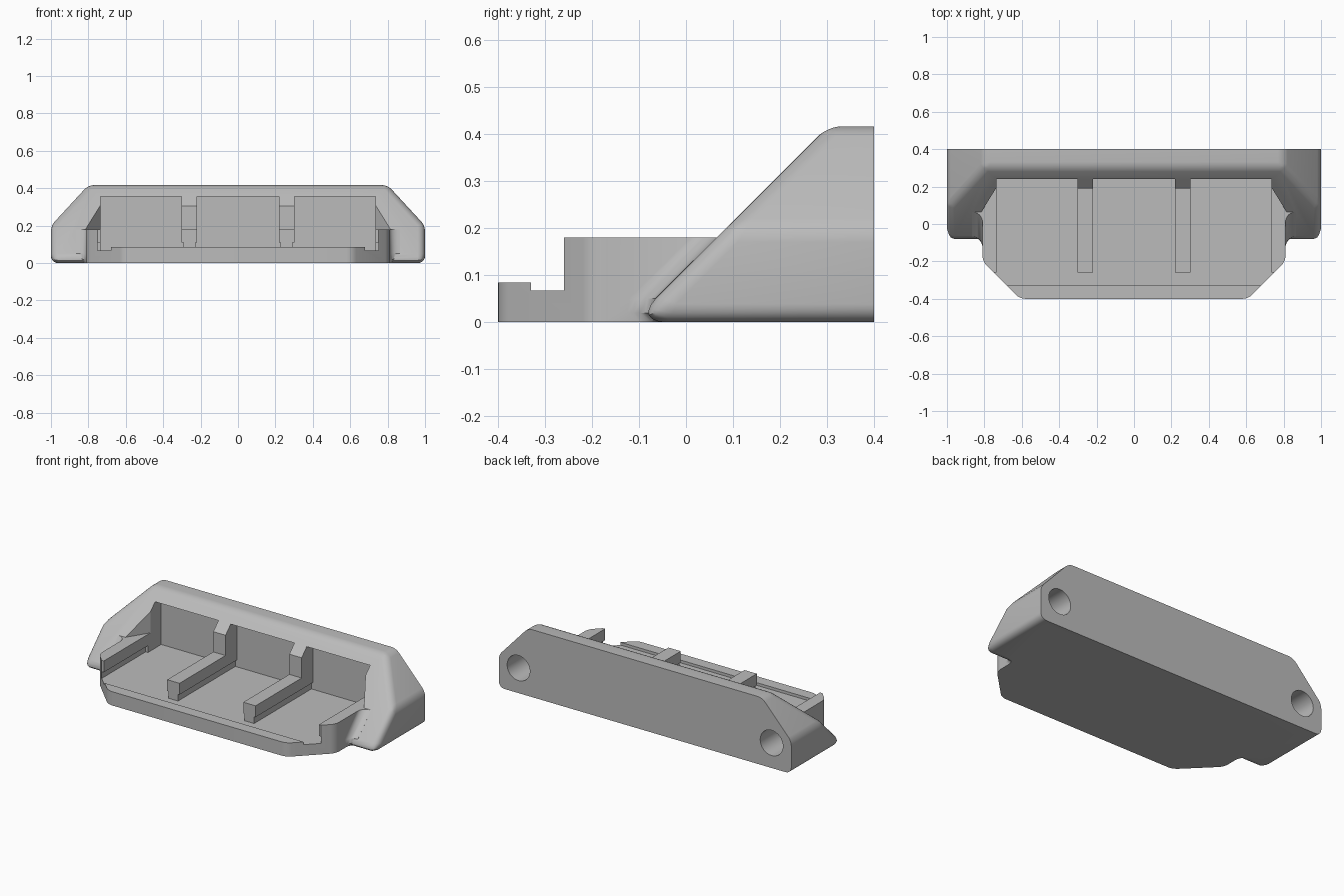
import bpy, bmesh, math
from mathutils import Vector

cube = bpy.data.objects.get("Cube")
if cube:
    bpy.data.objects.remove(cube, do_unlink=True)

grey = bpy.data.materials.new("light_grey_plastic")
grey.use_nodes = True
colour = (0.5, 0.5, 0.5, 1)
grey.diffuse_color = colour
grey.node_tree.nodes["Principled BSDF"].inputs["Base Color"].default_value = colour


def to_object(name, bm):
    bmesh.ops.recalc_face_normals(bm, faces=bm.faces[:])
    mesh = bpy.data.meshes.new(name)
    bm.to_mesh(mesh)
    bm.free()
    mesh.materials.append(grey)
    obj = bpy.data.objects.new(name, mesh)
    bpy.context.scene.collection.objects.link(obj)
    return obj


def loft(bm, rings):
    """Skin closed rings of equal length and cap both ends."""
    rows = [[bm.verts.new(p) for p in ring] for ring in rings]
    for a, b in zip(rows, rows[1:]):
        for i in range(len(a)):
            j = (i + 1) % len(a)
            bm.faces.new((a[i], a[j], b[j], b[i]))
    bm.faces.new(rows[0])
    bm.faces.new(rows[-1])


def prism(name, points, low, high):
    bm = bmesh.new()
    loft(bm, [[(x, y, z) for x, y in points] for z in (low, high)])
    return to_object(name, bm)


def box(name, x, y, z):
    return prism(name, [(x[0], y[0]), (x[1], y[0]), (x[1], y[1]), (x[0], y[1])], *z)


def boolean(target, other, operation):
    """Apply a boolean and remove the helper."""
    other.hide_render = True
    mod = target.modifiers.new("boolean", "BOOLEAN")
    mod.operation, mod.solver, mod.object = operation, "EXACT", other
    deps = bpy.context.evaluated_depsgraph_get()
    deps.update()
    mesh = bpy.data.meshes.new_from_object(target.evaluated_get(deps))
    target.modifiers.clear()
    target.data = mesh
    bpy.data.objects.remove(other, do_unlink=True)


def smooth(obj):
    bpy.ops.object.select_all(action="DESELECT")
    obj.select_set(True)
    bpy.context.view_layer.objects.active = obj
    bpy.ops.object.shade_smooth_by_angle(angle=math.radians(30))


# Sloped housing with rounded edges and a flat back
SLOPE, BACK = 0.115, 0.4
bm = bmesh.new()
for x, z in ((1, 0), (1, 0.2), (0.8, 0.417)):
    for side in (-1, 1):
        bm.verts.new((side * x, z - SLOPE, z))
        bm.verts.new((side * x, BACK, z))
bmesh.ops.convex_hull(bm, input=bm.verts[:])
bmesh.ops.dissolve_limit(bm, angle_limit=0.02, verts=bm.verts[:], edges=bm.edges[:])
edges = [e for e in bm.edges if min(v.co.y for v in e.verts) < BACK - 0.001]
bmesh.ops.bevel(bm, geom=edges, offset=0.055, offset_type="WIDTH", segments=6,
                profile=0.5, affect="EDGES")
housing = to_object("housing", bm)

# Tray with chamfered front corners
outline = [(0.61, -0.4), (0.81, -0.2), (0.81, 0.25)]
outline += [(-x, y) for x, y in reversed(outline)]
bm = bmesh.new()
loft(bm, [[(x, y, z) for x, y in outline] for z in (0, 0.18)])
upright = [e for e in bm.edges if e.verts[0].co.z != e.verts[1].co.z and e.verts[0].co.y < 0]
bmesh.ops.bevel(bm, geom=upright, offset=0.03, segments=5, profile=0.5, affect="EDGES")
boolean(housing, to_object("tray", bm), "UNION")

# Concave fillets between the tray walls and the housing arms
R = 0.055
for side in (-1, 1):
    rings = []
    for z, y in ((0, -0.045), (0.02, -0.07), (0.05, -0.066), (0.18, 0.065)):
        arc = [math.radians(180 - 15 * i) for i in range(7)]
        ring = [(0.81 + R + R * math.cos(a), y - R + R * math.sin(a)) for a in arc]
        ring += [(0.81 + R, y + 0.08), (0.79, y + 0.08), (0.79, y - R)]
        rings.append([(side * px, py, z) for px, py in ring])
    bm = bmesh.new()
    loft(bm, rings)
    boolean(housing, to_object("arm_fillet", bm), "UNION")

# Front lip, step, main cavity and the undercut below its side rails
cuts = [
    box("lip_cut", (-1.2, 1.2), (-0.6, -0.32), (0.085, 0.3)),
    box("step_cut", (-1.2, 1.2), (-0.33, -0.26), (0.068, 0.3)),
    box("cavity_cut", (-0.735, 0.735), (-0.29, 0.3), (0.068, 0.355)),
    box("undercut", (-0.75, 0.75), (-0.28, 0.17), (0.068, 0.11)),
]
for side in (-1, 1):
    # Angled pocket beside the opening
    cuts.append(prism("pocket_cut", [(side * x, y) for x, y in
                ((0.7, 0.195), (0.735, 0.195), (0.822, 0.055), (0.8, 0.0), (0.7, 0.0))],
                0.18, 0.34))
    # Round blind screw hole in the back
    bm = bmesh.new()
    rings = []
    for y in (0.2, 0.5):
        ring = [math.tau * i / 32 for i in range(32)]
        rings.append([(side * 0.865 + 0.078 * math.cos(a), y, 0.155 + 0.078 * math.sin(a))
                      for a in ring])
    loft(bm, rings)
    cuts.append(to_object("screw_hole_cut", bm))
for cutter in cuts:
    boolean(housing, cutter, "DIFFERENCE")
smooth(housing)

# Dividers: wide rail with a rear post on a narrower foot
profile = [(-0.26, 0.11), (0.31, 0.11), (0.31, 0.355), (0.24, 0.355),
           (0.19, 0.305), (0.19, 0.18), (-0.26, 0.18)]
for side, label in ((1, "left"), (-1, "right")):
    centre = side * 0.26
    bm = bmesh.new()
    loft(bm, [[(centre + dx, y, z) for y, z in profile] for dx in (-0.042, 0.042)])
    to_object(label + "_divider_rail", bm)
    box(label + "_divider_foot", (centre - 0.032, centre + 0.032), (-0.26, 0.31), (0.06, 0.11))
